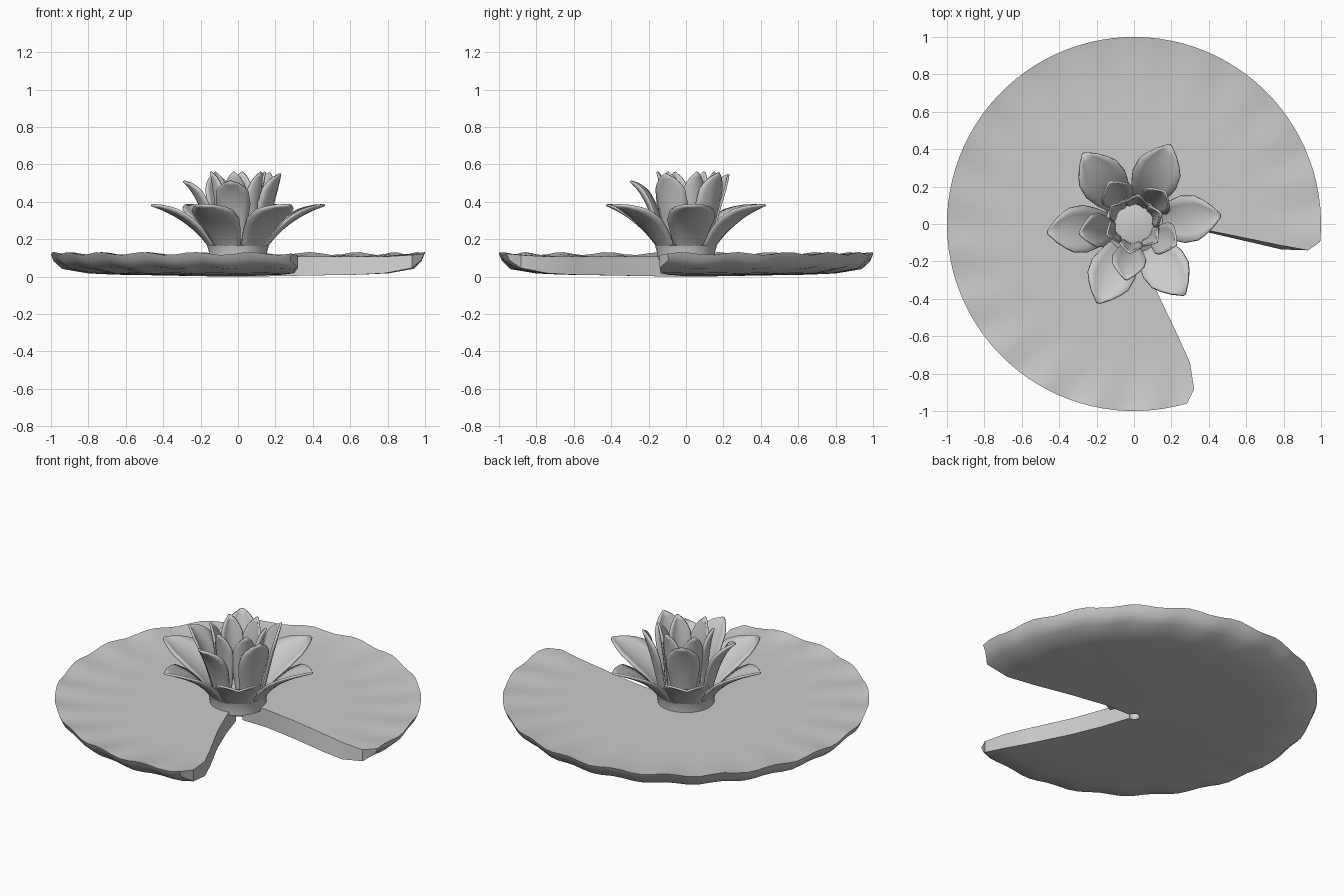
import bpy, bmesh, math
from math import sin, cos, radians, pi

if "Cube" in bpy.data.objects:
    bpy.data.objects.remove(bpy.data.objects["Cube"])


def make_object(name, bm, angle=40, thickness=0):
    bmesh.ops.recalc_face_normals(bm, faces=bm.faces)
    me = bpy.data.meshes.new(name)
    bm.to_mesh(me)
    bm.free()
    ob = bpy.data.objects.new(name, me)
    bpy.context.collection.objects.link(ob)
    bpy.ops.object.select_all(action='DESELECT')
    bpy.context.view_layer.objects.active = ob
    ob.select_set(True)
    if thickness:
        mod = ob.modifiers.new("thickness", 'SOLIDIFY')
        mod.thickness = thickness
        mod.offset = 0
    bpy.ops.object.shade_smooth_by_angle(angle=radians(angle))
    return ob


def interp(pts, t):
    for (a, va), (b, vb) in zip(pts, pts[1:]):
        if t <= b:
            return va + (vb - va) * (t - a) / (b - a)
    return pts[-1][1]


# Lily pad: notched disc with a wavy turned-up rim
# each ring: radius, top z, bottom z, start angle, end angle, wave amount
rings = [(0.03, 0.108, 0.0, 0, 285, 0),
         (0.20, 0.108, 0.002, -2, 287, 0),
         (0.40, 0.107, 0.006, -5, 289, 0),
         (0.65, 0.107, 0.010, -7.5, 291.5, 0),
         (0.80, 0.107, 0.018, -8.3, 292, 0.2),
         (0.94, 0.115, 0.046, -8.6, 290, 0.8),
         (1.00, 0.123, 0.088, -5.5, 286.5, 1)]
SEG = 80
bm = bmesh.new()


def pad_ring(r, z, a0, a1, wave):
    row = []
    for i in range(SEG + 1):
        a = radians(a0 + (a1 - a0) * i / SEG)
        dz = 0.008 * wave * sin(2 * pi * i / SEG * 17)
        row.append(bm.verts.new((r * cos(a), r * sin(a), z + dz)))
    return row


top = [pad_ring(r, zt, a0, a1, w) for r, zt, zb, a0, a1, w in rings]
bottom = [pad_ring(r * (0.985 if r == 1 else 1), zb, a0 - (1.5 if 0.3 < r < 0.9 else 0), a1, w)
          for r, zt, zb, a0, a1, w in rings]
loop = top + bottom[::-1]
for k in range(len(loop)):
    p, q = loop[k], loop[(k + 1) % len(loop)]
    for i in range(SEG):
        bm.faces.new((p[i], p[i + 1], q[i + 1], q[i]))
for k in range(len(rings) - 1):
    for e in (0, SEG):
        bm.faces.new((top[k][e], top[k + 1][e], bottom[k + 1][e], bottom[k][e]))
make_object("lily_pad", bm, 35)

# Flower base: short flared cup
profile = [(0.155, 0.09), (0.155, 0.13), (0.165, 0.165), (0.12, 0.19), (0.09, 0.20)]
bm = bmesh.new()
N = 24
rows = [[bm.verts.new((r * cos(2 * pi * i / N), r * sin(2 * pi * i / N), z)) for i in range(N)]
        for r, z in profile]
for p, q in zip(rows, rows[1:]):
    for i in range(N):
        bm.faces.new((p[i], p[(i + 1) % N], q[(i + 1) % N], q[i]))
bm.faces.new(rows[0])
bm.faces.new(rows[-1])
make_object("flower_base", bm)


# Petal: cupped blade swept along a curved (radius, height) path
def petal(name, angle, p0, p1, p2, width, cup, shape):
    bm = bmesh.new()
    NU, NV = 10, 6
    a = radians(angle)
    grid = []
    for i in range(NU + 1):
        t = i / NU
        r, z = [(1 - t) ** 2 * p0[k] + 2 * t * (1 - t) * p1[k] + t * t * p2[k] for k in (0, 1)]
        dr, dz = [2 * (1 - t) * (p1[k] - p0[k]) + 2 * t * (p2[k] - p1[k]) for k in (0, 1)]
        n = math.hypot(dr, dz)
        w = interp(shape, t)
        row = []
        for j in range(NV + 1):
            s = 2 * j / NV - 1
            lift = cup * s * s * w
            rr, zz, y = r - lift * dz / n, z + lift * dr / n, s * w * width / 2
            row.append(bm.verts.new((rr * cos(a) - y * sin(a), rr * sin(a) + y * cos(a), zz)))
        grid.append(row)
    for p, q in zip(grid, grid[1:]):
        for j in range(NV):
            bm.faces.new((p[j], p[j + 1], q[j + 1], q[j]))
    make_object(name, bm, 50, 0.012)


blade = [(0, 0.55), (0.25, 0.8), (0.5, 1.0), (0.7, 0.95), (0.85, 0.65), (0.95, 0.28), (1, 0.05)]

# Outer ring: six wide spreading petals
for i in range(6):
    petal(f"outer_petal_{i + 1}", 5.5 + 60 * i, (0.14, 0.14), (0.25, 0.31), (0.465, 0.382),
          0.25, 0.03, blade)

# Middle ring: five steeper petals
for i, (ang, r, z) in enumerate([(262, 0.30, 0.51), (190, 0.295, 0.51), (120, 0.26, 0.545),
                                 (46, 0.24, 0.555), (334, 0.25, 0.55)]):
    petal(f"middle_petal_{i + 1}", ang, (0.14, 0.16), (0.19, 0.42), (r, z), 0.18, 0.03, blade)

# Inner ring: six upright petals around an open centre
for i in range(6):
    petal(f"inner_petal_{i + 1}", 22 + 60 * i, (0.11, 0.17), (0.115, 0.42), (0.155, 0.56),
          0.125, 0.025, blade)
